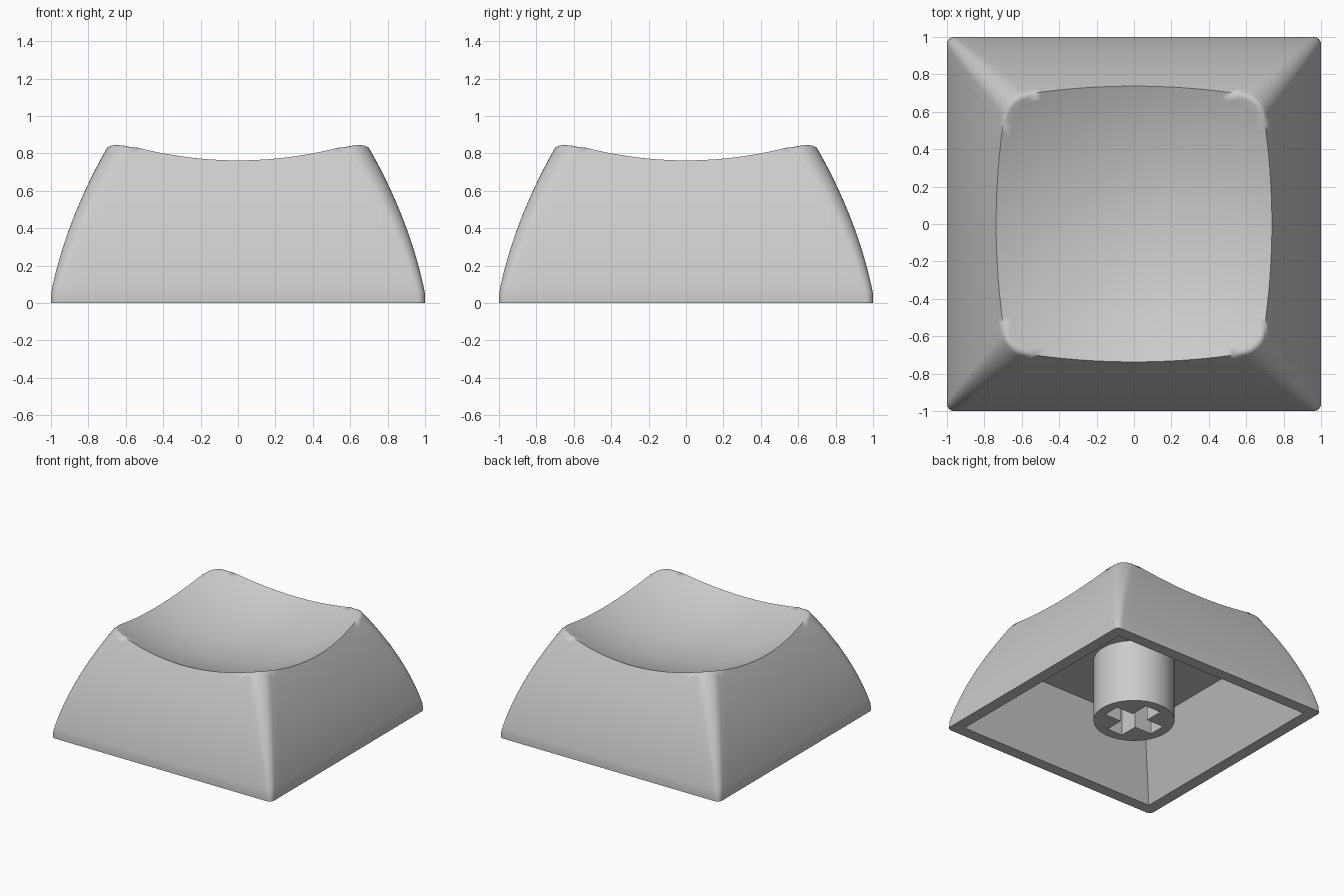
import bpy, bmesh, math
from mathutils import Vector

cube = bpy.data.objects.get("Cube")
if cube:
    bpy.data.objects.remove(cube)

grey = bpy.data.materials.new("light_grey_plastic")
grey.use_nodes = True
colour = (0.6, 0.6, 0.6, 1)
grey.diffuse_color = colour
grey.node_tree.nodes["Principled BSDF"].inputs["Base Color"].default_value = colour

SIDE, CORNER = 24, 8          # segments per straight side and per corner
WALL_ROWS, DISH_ROWS = 20, 16
SKIRT = 0.05                  # short vertical band at the base


def half_width(z):
    """Convex side profile."""
    d = max(0, z - SKIRT)
    return 1 - 0.2 * d - 0.237 * d * d


def corner_radius(z):
    return 0.04 + 0.09 * z


def dish(x, y):
    """Spherical-looking hollow in the top."""
    return 0.605 + 0.29 * (x * x + y * y)


# Each column is (quarter turn, position along the side, corner angle)
columns = []
for q in range(4):
    columns += [(q, -1 + 2 * i / SIDE, 0) for i in range(SIDE)]
    columns += [(q, 1, math.pi / 2 * i / CORNER) for i in range(CORNER)]


def outline(col, w, r):
    """Point of a rounded square, on the given column."""
    q, s, a = col
    x = w - r + r * math.cos(a)
    y = s * (w - r) + r * math.sin(a)
    for _ in range(q):
        x, y = -y, x
    return x, y


def rim_height(col):
    z = 0.8
    for _ in range(30):
        z = dish(*outline(col, half_width(z), corner_radius(z)))
    return z


def finish(bm, name):
    bmesh.ops.recalc_face_normals(bm, faces=bm.faces)
    mesh = bpy.data.meshes.new(name)
    bm.to_mesh(mesh)
    bm.free()
    mesh.materials.append(grey)
    ob = bpy.data.objects.new(name, mesh)
    bpy.context.collection.objects.link(ob)
    bpy.ops.object.select_all(action='DESELECT')
    ob.select_set(True)
    bpy.context.view_layer.objects.active = ob
    bpy.ops.object.shade_smooth_by_angle(angle=math.radians(30))
    return ob


def bridge(bm, a, b):
    n = len(a)
    for i in range(n):
        bm.faces.new((a[i], a[(i + 1) % n], b[(i + 1) % n], b[i]))


def make_shell():
    bm = bmesh.new()
    rims = [rim_height(c) for c in columns]

    def flat_ring(w, r, z):
        return [bm.verts.new((*outline(c, w, r), z)) for c in columns]

    # Sharp-cornered cavity, then the underside and outer walls
    rings = [flat_ring(0.68, 0, 0.52), flat_ring(0.905, 0, 0), flat_ring(1, corner_radius(0), 0)]
    for row in range(WALL_ROWS + 1):
        ring = []
        for c, top in zip(columns, rims):
            z = SKIRT + (top - SKIRT) * row / WALL_ROWS
            ring.append(bm.verts.new((*outline(c, half_width(z), corner_radius(z)), z)))
        rings.append(ring)
    rim = rings[-1]
    # Dished top
    for row in range(1, DISH_ROWS):
        k = 1 - row / DISH_ROWS
        rings.append([bm.verts.new((v.co.x * k, v.co.y * k, dish(v.co.x * k, v.co.y * k))) for v in rim])
    for a, b in zip(rings, rings[1:]):
        bridge(bm, a, b)
    centre = bm.verts.new((0, 0, dish(0, 0)))
    last = rings[-1]
    for i in range(len(last)):
        bm.faces.new((last[i], last[(i + 1) % len(last)], centre))
    bm.faces.new(rings[0])
    # Rounded rim
    edges = [bm.edges.get((rim[i], rim[(i + 1) % len(rim)])) for i in range(len(rim))]
    bmesh.ops.bevel(bm, geom=edges, offset=0.024, segments=5, profile=0.5, affect='EDGES')
    bmesh.ops.remove_doubles(bm, verts=bm.verts, dist=1e-5)
    return finish(bm, "cap_shell")


def make_stem():
    bm = bmesh.new()
    arm, thick, depth, radius, top = 0.225, 0.07, 0.4, 0.305, 0.56
    # Cross outline, one quarter repeated
    cross = []
    for q in range(4):
        for x, y in ((arm, -thick), (arm, thick), (thick, thick)):
            for _ in range(q):
                x, y = -y, x
            cross.append((x, y))

    def ring(points, z):
        return [bm.verts.new((x, y, z)) for x, y in points]

    n = 64
    circle = [(radius * math.cos(math.tau * i / n), radius * math.sin(math.tau * i / n)) for i in range(n)]
    low, high = ring(circle, 0), ring(circle, top)
    mouth, floor = ring(cross, 0), ring(cross, depth)
    bridge(bm, low, high)
    bridge(bm, mouth, floor)
    bm.faces.new(high)
    bm.faces.new(floor)
    # Flat end face between the circle and the cross
    loops = [bm.edges.get((r[i], r[(i + 1) % len(r)])) for r in (low, mouth) for i in range(len(r))]
    bmesh.ops.triangle_fill(bm, edges=loops, use_beauty=True, normal=Vector((0, 0, -1)))
    return finish(bm, "stem")


make_shell()
make_stem()
